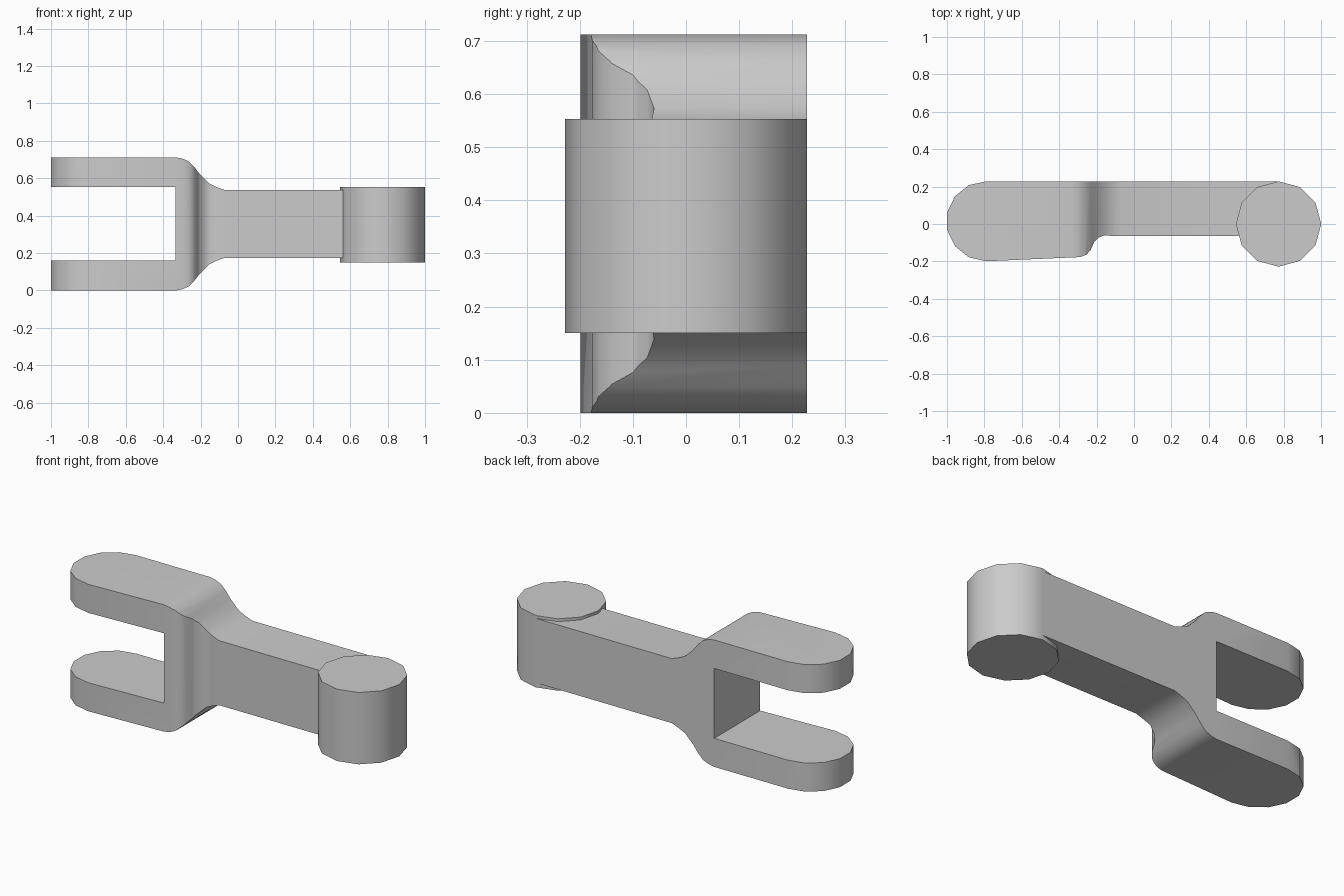
import bpy
import bmesh
import math
from mathutils import Vector

cube = bpy.data.objects.get("Cube")
if cube:
    bpy.data.objects.remove(cube, do_unlink=True)

grey = bpy.data.materials.new("plain grey")
grey.use_nodes = True
grey.diffuse_color = (0.6, 0.6, 0.6, 1)
grey.node_tree.nodes["Principled BSDF"].inputs["Base Color"].default_value = (0.6, 0.6, 0.6, 1)

MID_Z = 0.356
BACK_Y = 0.228


def prism(name, points, sweep):
    """Extrude a closed outline of 3D points along a vector."""
    bm = bmesh.new()
    face = bm.faces.new([bm.verts.new(p) for p in points])
    moved = bmesh.ops.extrude_face_region(bm, geom=[face])["geom"]
    bmesh.ops.translate(bm, vec=Vector(sweep),
                        verts=[v for v in moved if isinstance(v, bmesh.types.BMVert)])
    bmesh.ops.recalc_face_normals(bm, faces=bm.faces)
    mesh = bpy.data.meshes.new(name)
    bm.to_mesh(mesh)
    bm.free()
    obj = bpy.data.objects.new(name, mesh)
    bpy.context.collection.objects.link(obj)
    mesh.materials.append(grey)
    return obj


def arc(cx, cy, radius, start, end, steps):
    angles = [math.radians(start + (end - start) * i / steps) for i in range(steps + 1)]
    return [(cx + radius * math.cos(a), cy + radius * math.sin(a)) for a in angles]


def smooth(obj):
    bpy.ops.object.select_all(action='DESELECT')
    obj.select_set(True)
    bpy.context.view_layer.objects.active = obj
    bpy.ops.object.shade_smooth_by_angle(angle=math.radians(40))


# Arm outline from above: rounded fork tips, stepped shoulder, slim shank
plan = arc(-0.79, 0.015, 0.214, 90, 270, 7)
plan[0] = (-0.79, BACK_Y)
plan += [(-0.29, -0.177), (-0.255, -0.165), (-0.232, -0.14), (-0.215, -0.1),
         (-0.19, -0.073), (-0.155, -0.06), (-0.11, -0.065),
         (0.775, -0.065), (0.775, BACK_Y)]
arm = prism("forked_arm", [(x, y, 0) for x, y in plan], (0, 0, 2 * MID_Z))

# Side profile, mirrored about the middle height, with the fork slot
upper = [(-0.335, 0.196), (-1.1, 0.196), (-1.1, 0.356), (-0.335, 0.356),
         (-0.3, 0.35), (-0.265, 0.335), (-0.235, 0.306), (-0.205, 0.267),
         (-0.155, 0.217), (-0.115, 0.197), (-0.07, 0.181), (0.9, 0.181)]
outline = upper + [(x, -h) for x, h in reversed(upper)]
profile = prism("profile_cutter", [(x, -0.5, MID_Z + h) for x, h in outline], (0, 1, 0))
profile.hide_render = True

cut = arm.modifiers.new("profile", 'BOOLEAN')
cut.operation = 'INTERSECT'
cut.solver = 'EXACT'
cut.object = profile
bpy.context.view_layer.objects.active = arm
bpy.ops.object.modifier_apply(modifier=cut.name)
bpy.data.objects.remove(profile, do_unlink=True)
smooth(arm)

# Round boss at the far end
ring = arc(0.773, 0, 0.228, 0, 360, 12)[:-1]
boss = prism("end_boss", [(x, y, 0.15) for x, y in ring], (0, 0, 0.403))
smooth(boss)
